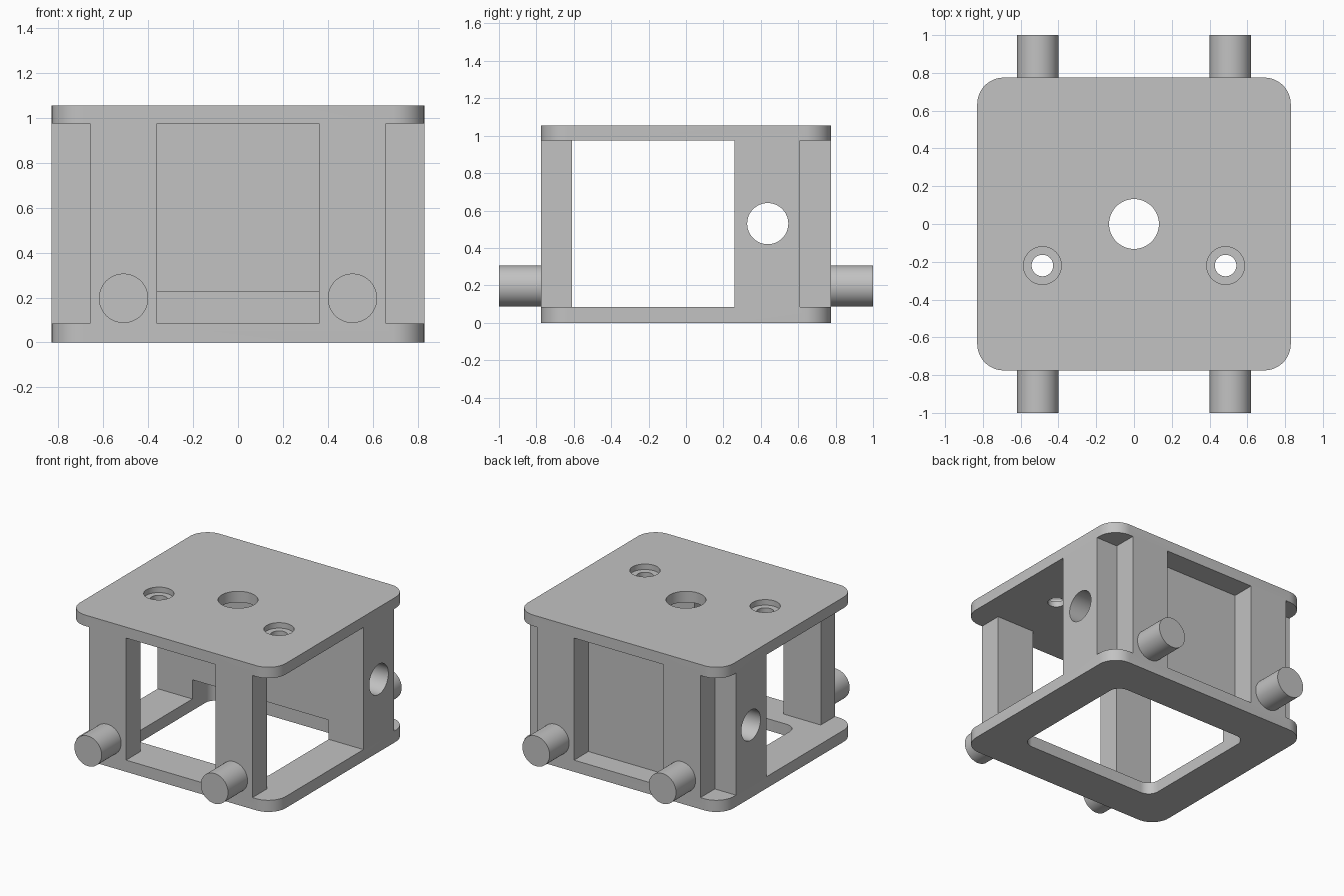
import bpy, bmesh, math
from mathutils import Matrix

if "Cube" in bpy.data.objects:
    bpy.data.objects.remove(bpy.data.objects["Cube"], do_unlink=True)

HX, HY, TOP = 0.83, 0.775, 1.055      # half width, half depth, height
LOW, HIGH = 0.085, 0.975              # inner faces of the two plates
COL_IN, COL_OUT, COL_Y = 0.36, 0.66, 0.61

grey = bpy.data.materials.new("plain_grey")
grey.use_nodes = True
colour = (0.54, 0.54, 0.54, 1)
grey.diffuse_color = colour
grey.node_tree.nodes["Principled BSDF"].inputs["Base Color"].default_value = colour


def add(name, bm):
    bmesh.ops.recalc_face_normals(bm, faces=bm.faces)
    mesh = bpy.data.meshes.new(name)
    bm.to_mesh(mesh)
    bm.free()
    obj = bpy.data.objects.new(name, mesh)
    bpy.context.collection.objects.link(obj)
    mesh.materials.append(grey)
    return obj


def box(name, x0, x1, y0, y1, z0, z1):
    bm = bmesh.new()
    bmesh.ops.create_cube(bm, size=1)
    for v in bm.verts:
        v.co = ((x0 + x1) / 2 + v.co.x * (x1 - x0),
                (y0 + y1) / 2 + v.co.y * (y1 - y0),
                (z0 + z1) / 2 + v.co.z * (z1 - z0))
    return add(name, bm)


def rounded_block(name, hx, hy, r, z0, z1, steps=12):
    bm = bmesh.new()
    verts = []
    for q, (sx, sy) in enumerate(((1, 1), (-1, 1), (-1, -1), (1, -1))):
        for i in range(steps + 1):
            a = (q + i / steps) * math.pi / 2
            verts.append(bm.verts.new((sx * (hx - r) + r * math.cos(a),
                                       sy * (hy - r) + r * math.sin(a), z0)))
    face = bm.faces.new(verts)
    out = bmesh.ops.extrude_face_region(bm, geom=[face])["geom"]
    bmesh.ops.translate(bm, vec=(0, 0, z1 - z0),
                        verts=[g for g in out if isinstance(g, bmesh.types.BMVert)])
    return add(name, bm)


def cylinder(name, r, length, centre, axis="Z"):
    bm = bmesh.new()
    bmesh.ops.create_cone(bm, cap_ends=True, segments=48, radius1=r, radius2=r, depth=length)
    turn = Matrix() if axis == "Z" else Matrix.Rotation(math.pi / 2, 4, "Y" if axis == "X" else "X")
    bmesh.ops.transform(bm, matrix=Matrix.Translation(centre) @ turn, verts=bm.verts)
    return add(name, bm)


def smooth(obj):
    obj.data.shade_smooth()
    obj.data.set_sharp_from_angle(angle=math.radians(30))


# Solid housing, before cutting
body = rounded_block("housing", HX, HY, 0.14, 0, TOP)

# Openings: side window, front window, back recess, floor opening
cutters = [
    box("side_window", -1, 1, -COL_Y, 0.26, LOW, HIGH),
    box("front_window", -COL_IN, COL_IN, -1, -0.5, LOW, HIGH),
    box("back_recess", -COL_IN, COL_IN, COL_Y, 1, LOW, HIGH),
    rounded_block("floor_opening", 0.55, 0.49, 0.08, -0.1, 0.225),
    cylinder("cross_bore", 0.11, 2, (0, 0.437, 0.53), "X"),
    cylinder("centre_hole", 0.132, 0.4, (0, 0, TOP)),
]
# Corner notches and counterbored screw holes on both sides
for s in (-1, 1):
    xa, xb = sorted((s * COL_OUT, s))
    cutters += [
        box("front_notch", xa, xb, -1, -0.5, LOW, HIGH),
        box("back_notch", xa, xb, COL_Y, 1, LOW, HIGH),
        cylinder("screw_hole", 0.057, 0.4, (s * 0.485, -0.22, TOP)),
        cylinder("counterbore", 0.1, 0.08, (s * 0.485, -0.22, TOP)),
    ]

bpy.context.view_layer.objects.active = body
for cutter in cutters:
    cutter.hide_render = True
    mod = body.modifiers.new("cut", "BOOLEAN")
    mod.operation = "DIFFERENCE"
    mod.solver = "EXACT"
    mod.object = cutter
    bpy.ops.object.modifier_apply(modifier=mod.name)
    bpy.data.objects.remove(cutter, do_unlink=True)
smooth(body)

# Round pegs at front and back
for side, sx in (("left", 1), ("right", -1)):
    for end, sy in (("front", -1), ("back", 1)):
        peg = cylinder(f"{end}_{side}_peg", 0.11, 1 - HY,
                       (sx * 0.51, sy * (1 + HY) / 2, 0.197), "Y")
        smooth(peg)
